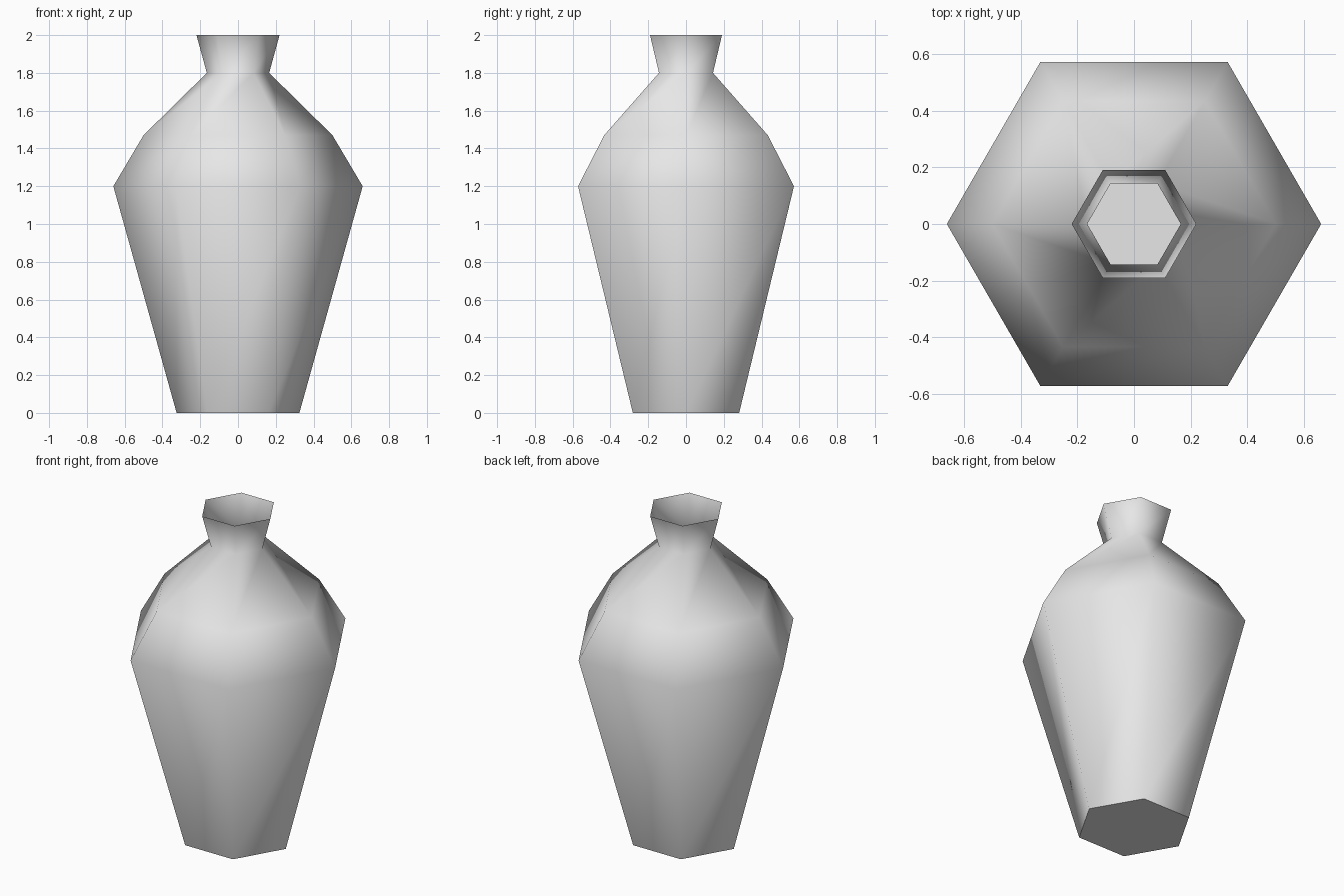
import bpy
import bmesh
from math import cos, sin, tau

cube = bpy.data.objects.get("Cube")
if cube:
    bpy.data.objects.remove(cube, do_unlink=True)

SIDES = 6
# radius and height of each ring, from the foot to the rim
PROFILE = [(0.325, 0), (0.66, 1.2), (0.5, 1.47), (0.165, 1.8), (0.22, 2)]

# plain grey clay
clay = bpy.data.materials.new("grey_clay")
clay.use_nodes = True
grey = (0.8, 0.8, 0.8, 1)
clay.diffuse_color = grey
clay.node_tree.nodes["Principled BSDF"].inputs["Base Color"].default_value = grey

# six-sided vase body, open at the mouth
bm = bmesh.new()
rings = []
for radius, height in PROFILE:
    rings.append([bm.verts.new((radius * cos(tau * i / SIDES),
                                radius * sin(tau * i / SIDES), height))
                  for i in range(SIDES)])
for lower, upper in zip(rings, rings[1:]):
    for i in range(SIDES):
        j = (i + 1) % SIDES
        bm.faces.new((lower[i], lower[j], upper[j], upper[i])).smooth = True

# flat foot with a crisp edge
foot = bm.faces.new(list(reversed(rings[0])))
for edge in foot.edges:
    edge.smooth = False

mesh = bpy.data.meshes.new("vase")
bm.to_mesh(mesh)
bm.free()
mesh.materials.append(clay)
vase = bpy.data.objects.new("vase", mesh)
bpy.context.collection.objects.link(vase)
